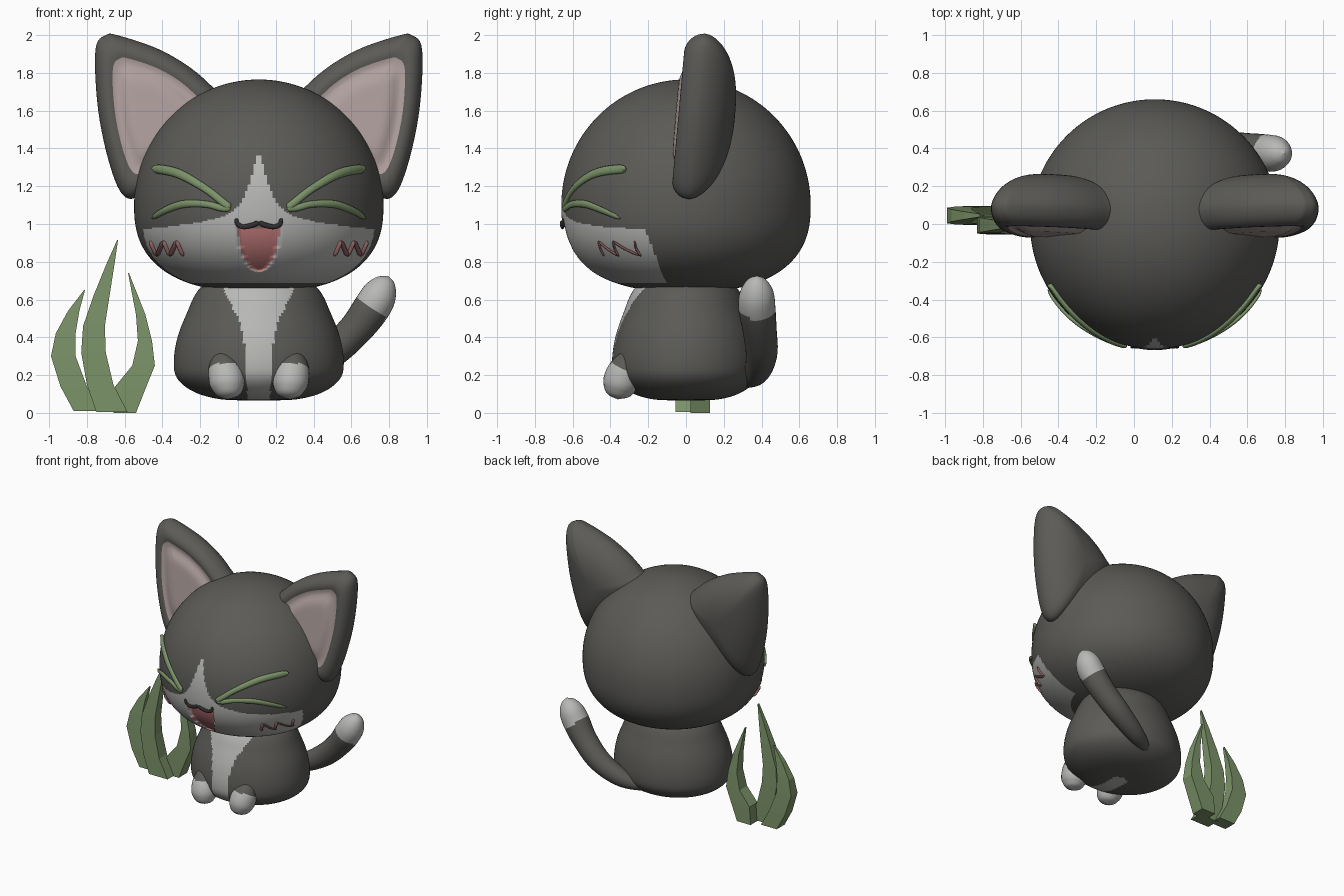
import bpy, bmesh, math
from mathutils import Vector

if "Cube" in bpy.data.objects:
    bpy.data.objects.remove(bpy.data.objects["Cube"])

CX = 0.11  # symmetry plane of the animal
V = Vector


def material(name, rgb):
    m = bpy.data.materials.new(name)
    m.diffuse_color = (*rgb, 1)
    m.use_nodes = True
    m.node_tree.nodes["Principled BSDF"].inputs["Base Color"].default_value = m.diffuse_color
    return m


DARK = material("dark_fur", (0.105, 0.103, 0.095))
WHITE = material("white_fur", (0.48, 0.48, 0.47))
PINK = material("ear_pink", (0.43, 0.35, 0.34))
MOUTH = material("mouth_red", (0.50, 0.18, 0.18))
BLUSH = material("blush", (0.32, 0.14, 0.14))
GREEN = material("green", (0.20, 0.29, 0.14))
LINE = material("mouth_line", (0.03, 0.03, 0.03))


def spline(pts, n, closed=False):
    """Catmull-Rom through points of any dimension, n samples per span."""
    p = [V(q) for q in pts]
    k = len(p)
    get = (lambda i: p[i % k]) if closed else (lambda i: p[max(0, min(k - 1, i))])
    out = []
    for i in range(k if closed else k - 1):
        a, b, c, d = (get(i + j) for j in (-1, 0, 1, 2))
        for s in range(n):
            t = s / n
            out.append(0.5 * (2 * b + (c - a) * t + (2 * a - 5 * b + 4 * c - d) * t * t
                              + (3 * b - a - 3 * c + d) * t ** 3))
    return out if closed else out + [p[-1]]


def lerp(table, z):
    """Piecewise linear lookup in [(z, value), ...] with rising z."""
    for (z0, v0), (z1, v1) in zip(table, table[1:]):
        if z0 <= z <= z1:
            return v0 + (v1 - v0) * (z - z0) / (z1 - z0)
    return 0


def skin(name, rows, mats, paint=None, smooth=True):
    """Closed rings joined into one capped surface; paint(centre, row) picks the material."""
    bm = bmesh.new()
    grid = [[bm.verts.new(p) for p in row] for row in rows]
    n = len(rows[0])
    faces = [(bm.faces.new((a[i], a[(i + 1) % n], b[(i + 1) % n], b[i])), r)
             for r, (a, b) in enumerate(zip(grid, grid[1:])) for i in range(n)]
    faces += [(bm.faces.new(grid[0]), 0), (bm.faces.new(grid[-1]), len(rows) - 1)]
    for f, r in faces:
        f.smooth = smooth
        if paint:
            f.material_index = paint(f.calc_center_median(), r)
    bmesh.ops.recalc_face_normals(bm, faces=bm.faces)
    me = bpy.data.meshes.new(name)
    bm.to_mesh(me)
    bm.free()
    for m in mats:
        me.materials.append(m)
    ob = bpy.data.objects.new(name, me)
    bpy.context.collection.objects.link(ob)
    return ob


def tube(name, pts, mats, paint=None, sides=24, n=6, flat=1.0):
    """Round tube through (x, y, z, radius) points."""
    path = spline(pts, n)
    rows = []
    for i, q in enumerate(path):
        t = (path[min(i + 1, len(path) - 1)] - path[max(i - 1, 0)]).xyz.normalized()
        a = t.cross(V((0, 1, 0))).normalized()
        b = a.cross(t) * flat
        r = max(q.w, 0.002)
        rows.append([q.xyz + (a * math.cos(w) + b * math.sin(w)) * r
                     for w in (math.tau * k / sides for k in range(sides))])
    return skin(name, rows, mats, paint)


def ring(r, z, sides, ys=1.0):
    return [V((CX + r * math.sin(math.tau * k / sides), ys * r * math.cos(math.tau * k / sides), z))
            for k in range(sides)]


# Head: sphere above, fuller and flatter below
def head_r(z):
    h, e = ((z - 1.1) / 0.665, 2.0) if z > 1.1 else ((1.1 - z) / 0.46, 2.5)
    return 0.66 * max(0, 1 - h ** e) ** (1 / e)


def in_mouth(p):
    u, h = abs(p.x - CX), (p.z - 0.75) / 0.235
    return p.y < 0 and 0 < h < 1 and u < 0.112 * min(1, (1 - (1 - h) ** 2.4)) ** 0.5 * (0.85 + 0.15 * h)


BLAZE = [(0.69, 0.7), (0.965, 0.7), (0.99, 0.45), (1.01, 0.3), (1.05, 0.16),
         (1.1, 0.1), (1.2, 0.055), (1.3, 0.025), (1.38, 0.0)]


def paint_head(p, r):
    if in_mouth(p):
        return 2
    side = p.y < -0.1 - 0.4 * max(0, p.z - 0.68)
    return 1 if side and abs(p.x - CX) < lerp(BLAZE, p.z) else 0


rows = []
for i in range(1, 170):
    a = math.pi * i / 170
    z = 1.1 + (0.665 if a < math.pi / 2 else 0.46) * math.cos(a)
    row = ring(head_r(z), z, 280)
    for p in row:
        if in_mouth(p):
            p.y += 0.025
    rows.append(row)
skin("head", rows, [DARK, WHITE, MOUTH], paint_head)


# Strokes lying on the face: closed eyes, mouth line, blush
def on_face(u, z, r, lift=0.006):
    d = head_r(z) + lift
    return (CX + u, -math.sqrt(max(0, d * d - u * u)), z, r)


def stroke(name, pts, mat, flat=0.6, n=3):
    dense = [on_face(*q) for q in spline(pts, n)]
    first, last = V(dense[0]), V(dense[-1])
    first.w = last.w = 0.003
    tube(name, [first, *dense[1:-1], last], [mat], sides=10, n=2, flat=flat)


for s, side in ((-1, "left"), (1, "right")):
    stroke("upper_eyelid_" + side, [(s * 0.555, 1.28, .02), (s * 0.53, 1.29, .024), (s * 0.42, 1.265, .024),
           (s * 0.28, 1.185, .02), (s * 0.19, 1.115, .02), (s * 0.15, 1.085, .018)], GREEN)
    stroke("lower_eyelid_" + side, [(s * 0.565, 1.03, .012), (s * 0.5, 1.07, .018), (s * 0.4, 1.105, .02),
           (s * 0.28, 1.105, .018), (s * 0.2, 1.085, .018), (s * 0.15, 1.082, .016)], GREEN)
    stroke("mouth_line_" + side, [(s * 0.12, 1.03, .01), (s * 0.112, 1.0, .012), (s * 0.08, 0.985, .013),
           (s * 0.03, 0.995, .014), (0, 1.01, .012)], LINE)
    zig = [(s * (0.40 + 0.035 * k), 0.83 + 0.08 * (k % 2), 0.012) for k in range(6)]
    for k, (a, b) in enumerate(zip(zig, zig[1:])):
        stroke(f"blush_{side}_{k}", [a, b], BLUSH, flat=0.5, n=5)

# Ears: puffed outline, domed at the back, shallow pink pad in front
OUTLINE = [(.81, 2.0), (.865, 1.92), (.85, 1.6), (.785, 1.3), (.71, 1.145), (.61, 1.16),
           (.42, 1.3), (.25, 1.5), (.20, 1.66), (.26, 1.74), (.38, 1.84), (.54, 1.93), (.74, 1.997)]
rim = spline(OUTLINE, 6, True)
mid = V((.55, 1.58))
steps = 20
for s, side in ((-1, "left"), (1, "right")):
    rows = []
    for k in range(1, 2 * steps):
        back = k <= steps
        t = math.sin(math.pi / 2 * (k if back else 2 * steps - k) / steps)
        if back:
            d = 0.20 * (1 - t ** 2.4) ** 0.6
        else:
            d = -0.115 * (1 - t ** 7) ** 0.5 + 0.025 * math.exp(-((t - 0.62) / 0.12) ** 2)
        row = []
        for p in rim:
            q = mid + (p - mid) * t
            row.append(V((CX + s * q.x, 0.06 + 0.09 * (q.y - 1.58) + d, q.y)))
        rows.append(row)
    limit = 2 * steps - steps * math.asin(0.75) / (math.pi / 2)
    skin("ear_" + side, rows, [DARK, PINK], lambda p, r: int(r + 1 >= limit))

# Body: pear shape with a white bib
BIB = [(.06, .06), (.3, .065), (.42, .085), (.5, .11), (.58, .15), (.68, .2), (.8, .2)]
PROFILE = [(.02, .066), (.2, .072), (.34, .11), (.43, .18), (.45, .27), (.43, .4), (.38, .53), (.32, .65), (.2, .76)]
skin("body", [ring(r, z, 160, 0.87) for r, z in spline(PROFILE, 8)], [DARK, WHITE],
     lambda p, r: int(p.y < 0 and abs(p.x - CX) < lerp(BIB, p.z)))

# Front legs with white paws
for s, side in ((-1, "left"), (1, "right")):
    leg = [(.19, -.275, .335, 0), (.19, -.28, .32, .04), (.183, -.31, .25, .083), (.17, -.34, .18, .095),
           (.165, -.352, .13, .085), (.165, -.358, .09, .055), (.165, -.36, .072, 0)]
    tube("front_leg_" + side, [(CX + s * x, y, z, r) for x, y, z, r in leg], [DARK, WHITE],
         lambda p, r: int(p.z + 0.5 * p.y < 0.065))

# Tail with a white tip
TAIL = [(.12, .30, .16, .03), (.3, .37, .21, .065), (.48, .40, .31, .083), (.62, .39, .44, .09),
        (.71, .375, .56, .098), (.755, .375, .64, .088), (.785, .375, .70, .05), (.795, .375, .725, 0)]
tube("tail", TAIL, [DARK, WHITE], lambda p, r: int(0.6 * (p.x - .71) + 0.8 * (p.z - .55) > 0), sides=32)

# Grass: three tapering low-poly blades given as (z, left x, right x)
BLADES = [
    (0.045, 0.05, [(.01, -.87, -.73), (.14, -.94, -.80), (.3, -.99, -.86), (.42, -.965, -.86),
                   (.54, -.90, -.84), (.65, -.815, -.81)]),
    (-0.005, 0.05, [(.005, -.75, -.585), (.15, -.80, -.66), (.32, -.83, -.70), (.46, -.82, -.705),
                    (.62, -.765, -.68), (.78, -.70, -.655), (.915, -.64, -.635)]),
    (0.075, 0.052, [(0, -.66, -.54), (.14, -.65, -.485), (.25, -.56, -.44), (.38, -.53, -.455),
                    (.52, -.54, -.49), (.74, -.582, -.577)])]
for i, (y, h, secs) in enumerate(BLADES):
    rows = []
    for z, a, b in secs:
        d = h * (1 - 0.85 * (z / secs[-1][0]) ** 2)
        rows.append([V((a, y - d, z)), V((b, y - d, z)), V((b, y + d, z)), V((a, y + d, z))])
    skin(f"grass_blade_{i + 1}", rows, [GREEN], smooth=False)
